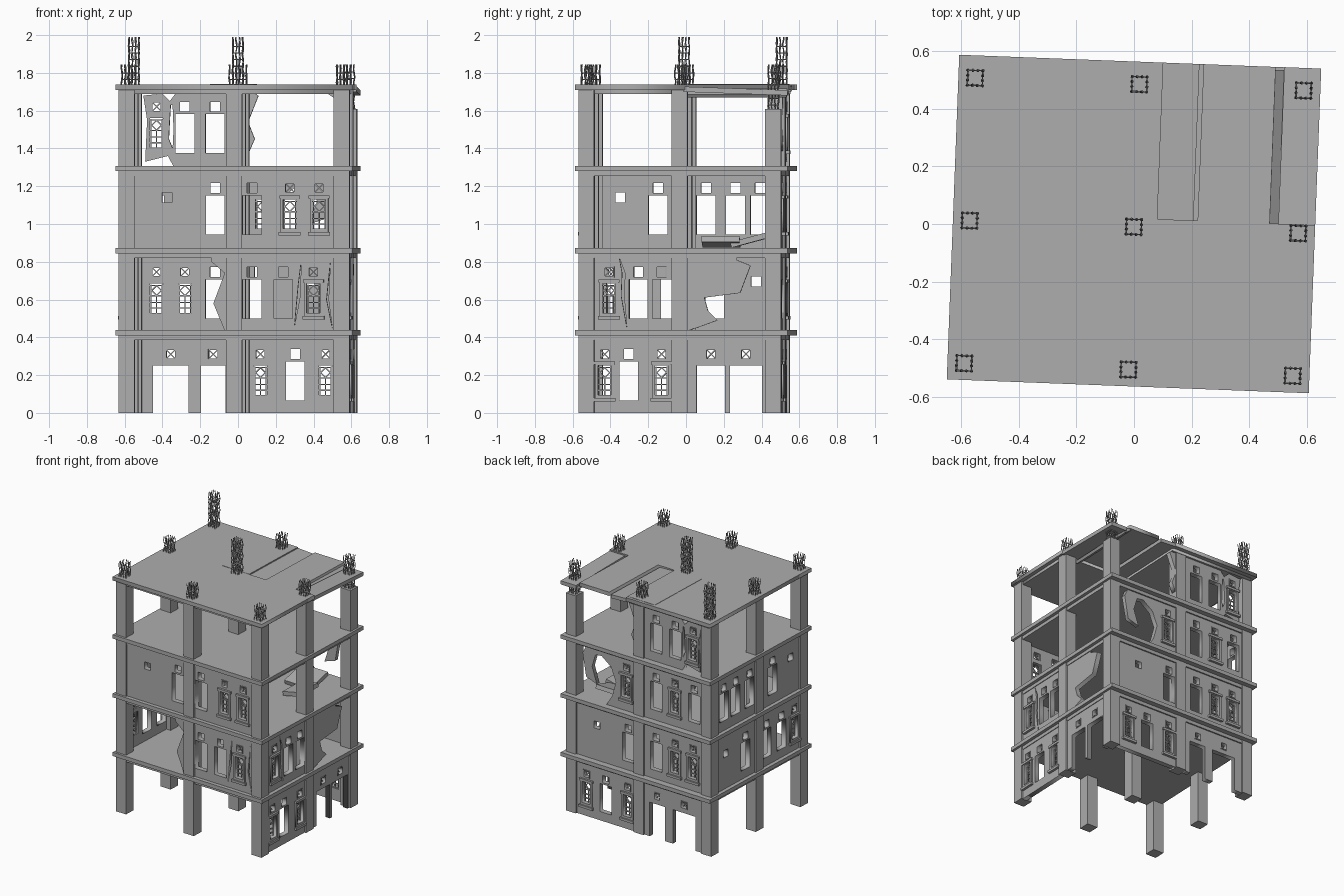
import bpy, bmesh, math, random
from mathutils import Matrix, Vector

random.seed(4)
cube = bpy.data.objects.get("Cube")
if cube:
    bpy.data.objects.remove(cube)

TURN = Matrix.Rotation(math.radians(-2.2), 4, 'Z')
CX, CY, YC = 0.57, 0.495, -0.01      # column spacing, centre line
BASE = [0, 0.435, 0.87, 1.305]       # floor levels
OPEN = [0, 0.435, 0.88, 1.31]        # window reference levels
TOP = [0.41, 0.845, 1.28, 1.71]      # slab undersides


def material(name, c):
    m = bpy.data.materials.new(name)
    m.use_nodes = True
    m.diffuse_color = (c, c, c, 1)
    m.node_tree.nodes["Principled BSDF"].inputs["Base Color"].default_value = (c, c, c, 1)
    return m


concrete = material("concrete", 0.42)


def box(bm, lo, hi, rot=None):
    lo, hi = Vector(lo), Vector(hi)
    m = Matrix.Translation((lo + hi) / 2)
    if rot:
        m = m @ rot
    bmesh.ops.create_cube(bm, size=1, matrix=m @ Matrix.Diagonal((*(hi - lo), 1)))


def finish(name, bm, matrix=Matrix()):
    me = bpy.data.meshes.new(name)
    bm.to_mesh(me)
    bm.free()
    ob = bpy.data.objects.new(name, me)
    bpy.context.collection.objects.link(ob)
    me.materials.append(concrete)
    ob.matrix_world = TURN @ matrix
    return ob


def sheet(bm, loops, back, front):
    """Extruded flat outline with holes, added to bm."""
    cu = bpy.data.curves.new("outline", 'CURVE')
    cu.dimensions, cu.fill_mode, cu.extrude = '2D', 'BOTH', (front - back) / 2
    for loop in loops:
        sp = cu.splines.new('POLY')
        sp.points.add(len(loop) - 1)
        for p, (x, y) in zip(sp.points, loop):
            p.co = (x, y, 0, 1)
        sp.use_cyclic_u = True
    ob = bpy.data.objects.new("outline", cu)
    bpy.context.collection.objects.link(ob)
    dg = bpy.context.evaluated_depsgraph_get()
    me = bpy.data.meshes.new_from_object(ob.evaluated_get(dg))
    me.transform(Matrix.Translation((0, 0, (front + back) / 2)))
    bm.from_mesh(me)
    bpy.data.objects.remove(ob)
    bpy.data.meshes.remove(me)


def rect(u, z0, z1, w):
    return [(u - w / 2, z0), (u + w / 2, z0), (u + w / 2, z1), (u - w / 2, z1)]


def bar(bm, u, z, length, angle):
    box(bm, (u - length / 2, z - .003, -.027), (u + length / 2, z + .003, -.017),
        Matrix.Rotation(math.radians(angle), 4, 'Z'))


def lattice(bm, u, z):
    """Moulded surround, sill, cap and glazing bars."""
    sheet(bm, [rect(u, z + .075, z + .265, .098), rect(u, z + .095, z + .25, .07)], -.03, .008)
    box(bm, (u - .058, z + .06, -.01), (u + .058, z + .078, .018))
    box(bm, (u - .055, z + .255, -.01), (u + .055, z + .272, .014))
    for h in (.12, .15, .185, .24):
        bar(bm, u, z + h, .07, 0)
    bar(bm, u, z + .14, .09, 90)
    for s in (-1, 1):
        bar(bm, u + s * .03, z + .17, .15, 90)
        for t in (-1, 1):
            bar(bm, u + s * .013, z + .213 + t * .013, .038, -45 * s * t)


def cross_light(bm, u, z):
    sheet(bm, [rect(u, z, z + .056, .056), rect(u, z + .006, z + .05, .044)], -.03, .004)
    for a in (-45, 45):
        bar(bm, u, z + .028, .065, a)


# outward direction, sideways axis sign, wall plane, twist shift of each side
SIDES = {"front": (Vector((0, -1, 0)), 1, .02), "right": (Vector((1, 0, 0)), 1, .02),
         "back": (Vector((0, 1, 0)), -1, -.02), "left": (Vector((-1, 0, 0)), -1, -.02)}


def panel(side, floor, end, items, outline=None, cracks=()):
    """One wall bay. Items are (kind, position): w window, o opening, s square, d door."""
    n, sg, shift = SIDES[side]
    long = side in ("front", "back")
    a, b = (.035, CX - .035) if long else (.035, CY - .035)
    mid = 0 if long else YC
    lo, hi = (mid + a, mid + b) if end > 0 else (mid - b, mid - a)
    z0, z1, zr = BASE[floor], TOP[floor], OPEN[floor]
    fix = lambda p: (sg * min(max(p[0] + shift, lo), hi), p[1])
    bm = bmesh.new()
    holes, notches = [], []
    for kind, u, *w in items:
        half = {"w": .062, "o": .06, "s": .04, "d": .08}[kind]
        u = sg * min(max(u + shift, lo + half), hi - half)
        if kind == "d":
            notches.append((u, w[0]))
        if kind == "w":
            holes.append(rect(u, zr + .09, zr + .255, .075))
            lattice(bm, u, zr)
        if kind == "o":
            holes.append(rect(u, zr + .065, zr + .272, .1))
        zs = zr + (.235 if kind == "s" else .285)
        holes.append(rect(u, zs, zs + .052, .052))
        if kind in "wd":
            cross_light(bm, u, zs - .002)
    if outline:
        outer = [fix(p) for p in outline]
    else:
        e = sorted((sg * lo, sg * hi))
        outer = [(e[0], z1), (e[0], z0)]
        for u, w in sorted(notches):
            outer += [(u - w / 2, z0), (u - w / 2, .252), (u + w / 2, .252), (u + w / 2, z0)]
        outer += [(e[1], z0), (e[1], z1)]
    holes += [[fix(p) for p in c] for c in cracks]
    sheet(bm, [outer] + holes, -.037, 0)
    x = Vector((0, 0, 1)).cross(n)
    m = Matrix((x, (0, 0, 1), n)).transposed().to_4x4()
    plane = (CX if long is False else CY) + .03
    m.translation = n * plane + (Vector((0, YC, 0)) if long else Vector())
    return finish(f"{side}_wall_{floor}_{'far' if end > 0 else 'near'}", bm, m)


# Ground floor walls
panel("back", 0, -1, [("d", -.355, .19), ("d", -.13, .13)])
panel("back", 0, 1, [("w", .12), ("o", .305), ("w", .465)])
panel("right", 0, -1, [("w", -.45), ("o", -.3), ("w", -.115)])
panel("right", 0, 1, [("d", .135, .15), ("d", .32, .17)])
# First floor walls
panel("back", 1, -1, [("w", -.43), ("w", -.28), ("o", -.12)])
panel("back", 1, 1, [("o", .07), ("s", .38)])
panel("left", 1, -1, [("w", -.4), ("o", -.25), ("o", -.08)])
panel("left", 1, 1, [("o", .15), ("s", .37)])
panel("front", 1, -1, [], [(0, .84), (-.14, .84), (-.14, .8), (-.07, .74), (-.13, .58), (-.07, .435), (0, .435)])
panel("front", 1, 1, [("o", .07), ("o", .24), ("w", .4)],
      cracks=[[(.335, .8), (.32, .68), (.3, .46), (.33, .62)], [(.49, .8), (.47, .6), (.5, .45), (.48, .6)]])
panel("right", 1, -1, [("w", -.405), ("o", -.25), ("o", -.09)],
      cracks=[[(-.35, .82), (-.335, .74), (-.34, .62), (-.31, .45), (-.325, .62), (-.32, .74)]])
panel("right", 1, 1, [], [(0, .845), (.27, .845), (.27, .81), (.345, .78), (.29, .635), (.1, .61),
                          (.12, .54), (.17, .49), (.06, .45), (0, .435)])
# Second floor walls
panel("front", 2, -1, [("s", -.375), ("o", -.12)])
panel("front", 2, 1, [("o", .075), ("w", .275), ("w", .43)])
panel("left", 2, -1, [("o", -.15), ("s", -.35)])
panel("left", 2, 1, [("o", .08), ("o", .26), ("o", .39)])
panel("back", 2, -1, [("o", -.12), ("w", -.28), ("o", -.44)])
panel("back", 2, 1, [("w", .13)], [(0, .87), (.3, .87), (.25, .95), (.22, 1.06), (.26, 1.16), (.34, 1.22),
                                   (.5, 1.2), (.46, 1.28), (0, 1.28)])
# Third floor walls
panel("back", 3, -1, [("w", -.43), ("o", -.28), ("o", -.12)],
      [(0, 1.305), (-.34, 1.305), (-.37, 1.36), (-.49, 1.33), (-.48, 1.55), (-.5, 1.68), (-.4, 1.69),
       (-.36, 1.65), (-.33, 1.69), (0, 1.7)],
      [[(-.355, 1.63), (-.345, 1.63), (-.34, 1.5), (-.345, 1.4), (-.365, 1.45), (-.36, 1.55)]])
panel("back", 3, 1, [], [(0, 1.71), (.11, 1.68), (.05, 1.54), (.09, 1.45), (.05, 1.37), (0, 1.4)])

# Columns
for i in (-1, 0, 1):
    for j in (-1, 0, 1):
        x, y = i * CX, YC + j * CY
        broken = i == 1 and j == 1
        tall = (i, j) in ((-1, 1), (0, 0))
        bm = bmesh.new()
        box(bm, (x - .042, y - .042, 0), (x + .042, y + .042, 1.61 if broken else 1.72))
        finish(f"column_{i + 1}_{j + 1}", bm)
        # Bent reinforcing bars with ties
        z0, z1 = (1.6 if broken else 1.7), (1.99 if tall else 1.845)
        cu = bpy.data.curves.new("rebar", 'CURVE')
        cu.dimensions, cu.bevel_depth, cu.bevel_resolution = '3D', .003, 0
        r = .026
        ring = [(a * r, b * r) for a in (-1, -.33, .33, 1) for b in (-1, -.33, .33, 1) if max(abs(a), abs(b)) == 1]
        paths = []
        for a, b in ring:
            ph, steps = random.random() * 6, int((z1 - z0) / .012)
            paths.append([(x + a + .003 * math.sin(k * .9 + ph), y + b + .003 * math.cos(k * .9 + ph),
                           z0 + (z1 - z0) * k / steps) for k in range(steps + 1)])
        for k in range(int((z1 - z0 - .03) / .035)):
            z = z0 + .03 + k * .035
            paths.append([(x + a * r, y + b * r, z) for a, b in ((-1, -1), (1, -1), (1, 1), (-1, 1), (-1, -1))])
        for path in paths:
            sp = cu.splines.new('POLY')
            sp.points.add(len(path) - 1)
            for p, co in zip(sp.points, path):
                p.co = (*co, 1)
        ob = bpy.data.objects.new(f"rebar_{i + 1}_{j + 1}", cu)
        bpy.context.collection.objects.link(ob)
        cu.materials.append(concrete)
        ob.matrix_world = TURN

# Floor slabs with a shallower plate beneath
SX, SY = .628, .563
for k, z in enumerate(TOP[:3]):
    bm = bmesh.new()
    box(bm, (-SX, -SY, z), (SX, SY, z + .028))
    box(bm, (-.605, -.54, z - .025), (.605, .525, z))
    finish(f"floor_slab_{k + 1}", bm)

# Roof slab with a broken rear corner
bm = bmesh.new()
z = TOP[3]
sheet(bm, [[(-SX, -SY), (SX, -SY), (SX, .02), (.47, .02), (.47, SY), (.22, SY), (.22, .02),
            (.08, .02), (.08, SY), (-SX, SY)]], z, z + .028)
sheet(bm, [[(-.6, -.54), (.6, -.54), (.6, .02), (.08, .02), (.08, .53), (-.6, .53)]], z - .022, z)
finish("roof_slab", bm)
bm = bmesh.new()
tilt = lambda axis, d: Matrix.Rotation(math.radians(d), 4, axis)
box(bm, (.07, .01, z - .008), (.205, SY, z + .018), tilt('Y', 3))
box(bm, (.5, .01, z - .02), (SX, SY, z + .008), tilt('X', -2))
box(bm, (.455, .01, z - .025), (.515, SY - .01, z - .005), tilt('Y', 35))
box(bm, (-.15, .02, z + .026), (.08, SY - .02, z + .03))
finish("broken_roof_pieces", bm)

# Fallen wall shards
bm = bmesh.new()
sheet(bm, [[(.36, 1.0), (.45, 1.03), (.48, 1.2), (.42, 1.27), (.37, 1.22), (.4, 1.12)]], -.015, .015)
finish("hanging_shard", bm, Matrix.Translation((0, .5, 0)) @ Matrix.Rotation(math.pi / 2, 4, 'X'))
bm = bmesh.new()
box(bm, (.2, .25, .9), (.42, .45, .93), tilt('X', 15))
box(bm, (.3, .1, .89), (.45, .3, .92), tilt('Y', -12))
finish("rubble", bm)
